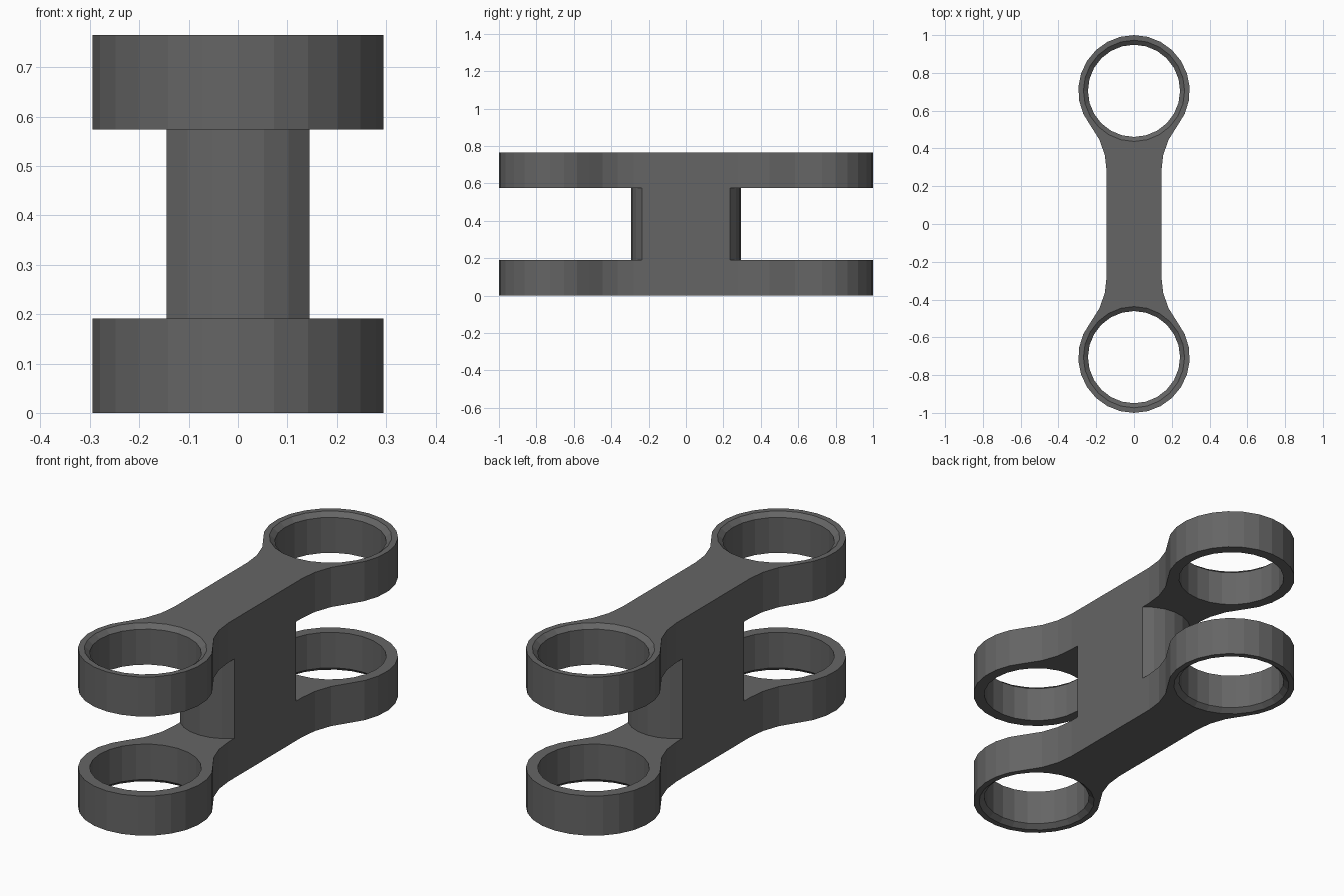
import bpy, bmesh
from math import sin, cos, atan2, pi

if "Cube" in bpy.data.objects:
    bpy.data.objects.remove(bpy.data.objects["Cube"])

HEIGHT, PLATE = 0.765, 0.191      # overall height, plate thickness
CY, R_OUT, R_HOLE, R_LIP = 0.705, 0.295, 0.244, 0.268
HALF_W, NECK_Y = 0.145, 0.28      # half width of the bar, where the flare starts


def arc(cx, cy, r, a0, a1, n):
    return [(cx + r * cos(a0 + (a1 - a0) * i / n),
             cy + r * sin(a0 + (a1 - a0) * i / n)) for i in range(n + 1)]


def loft(name, sections):
    """Closed solid through a stack of (z, outline) sections."""
    bm = bmesh.new()
    rings = [[bm.verts.new((x, y, z)) for x, y in pts] for z, pts in sections]
    for a, b in zip(rings, rings[1:]):
        n = len(a)
        for i in range(n):
            j = (i + 1) % n
            bm.faces.new((a[i], a[j], b[j], b[i]))
    bm.faces.new(rings[0][::-1])
    bm.faces.new(rings[-1])
    bmesh.ops.recalc_face_normals(bm, faces=bm.faces[:])
    mesh = bpy.data.meshes.new(name)
    bm.to_mesh(mesh)
    bm.free()
    mesh.materials.append(dark)
    obj = bpy.data.objects.new(name, mesh)
    bpy.context.collection.objects.link(obj)
    return obj


def cut(body, cutter):
    cutter.hide_render = True
    mod = body.modifiers.new("cut", 'BOOLEAN')
    mod.operation = 'DIFFERENCE'
    mod.solver = 'EXACT'
    mod.object = cutter
    bpy.context.view_layer.objects.active = body
    bpy.ops.object.modifier_apply(modifier=mod.name)
    bpy.data.objects.remove(cutter, do_unlink=True)


dark = bpy.data.materials.new("dark_grey")
dark.diffuse_color = (0.13, 0.13, 0.13, 1)
dark.use_nodes = True
dark.node_tree.nodes["Principled BSDF"].inputs["Base Color"].default_value = dark.diffuse_color

# Link outline: round eyes blended into a straight bar by tangent fillets
dy = CY - NECK_Y
fil_r = (HALF_W**2 + dy**2 - R_OUT**2) / (2 * (R_OUT - HALF_W))
fil_x = HALF_W + fil_r
tangent = atan2(-dy, fil_x)
flare = arc(fil_x, NECK_Y, fil_r, pi, pi + tangent, 3)
eye = arc(0, CY, R_OUT, tangent, pi - tangent, 18)
end = flare + eye[1:-1] + [(-x, y) for x, y in reversed(flare)]
outline = end + [(-x, -y) for x, y in end]
body = loft("double_link", [(0, outline), (HEIGHT, outline)])

# Open gaps between the plates, leaving a web with rounded ends
corner_y, tip_y = 0.235, 0.295
sag = tip_y - corner_y
web_r = (HALF_W**2 + sag**2) / (2 * sag)
web_a = atan2(HALF_W, web_r - sag)
web_end = arc(0, tip_y - web_r, web_r, pi / 2 - web_a, pi / 2 + web_a, 6)
gap = [(0.5, corner_y)] + web_end + [(-0.5, corner_y), (-0.5, 1.2), (0.5, 1.2)]
for s in (1, -1):
    pts = [(s * x, s * y) for x, y in gap]
    cut(body, loft("gap_cutter", [(PLATE, pts), (HEIGHT - PLATE, pts)]))

# Eye holes, chamfered on the outer faces
d, c = R_LIP - R_HOLE, 0.02
profile = [(-c, R_LIP + d), (c, R_HOLE), (HEIGHT - c, R_HOLE), (HEIGHT + c, R_LIP + d)]
for s in (1, -1):
    cut(body, loft("hole_cutter",
                   [(z, arc(0, s * CY, r, 0, 2 * pi, 24)[:-1]) for z, r in profile]))
